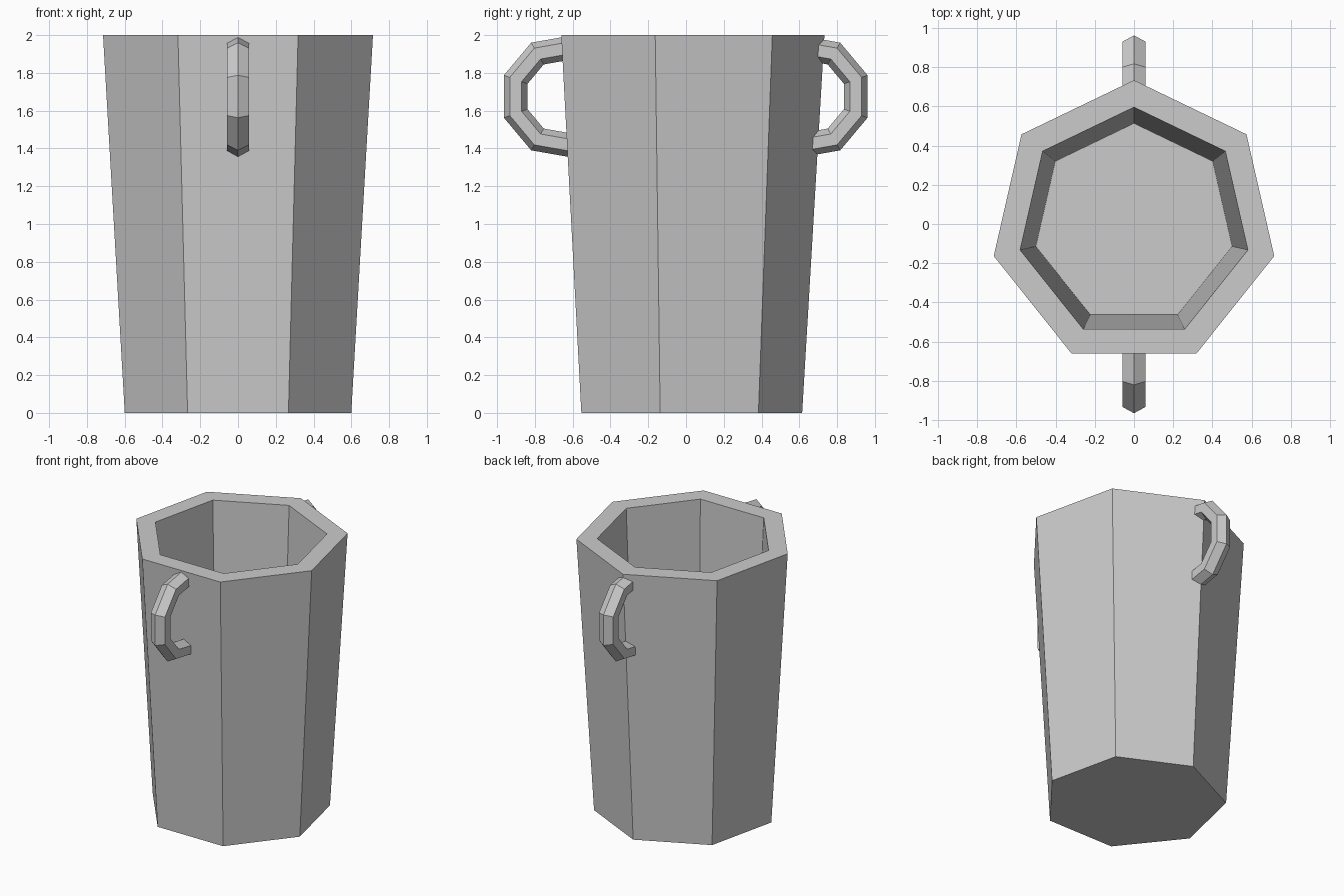
import bpy, bmesh
from math import sin, cos, pi, radians

if "Cube" in bpy.data.objects:
    bpy.data.objects.remove(bpy.data.objects["Cube"])

SIDES = 7


def ring(bm, radius, z):
    # heptagon with one corner pointing to the back (+y)
    return [bm.verts.new((radius * cos(pi / 2 + 2 * pi * i / SIDES),
                          radius * sin(pi / 2 + 2 * pi * i / SIDES), z))
            for i in range(SIDES)]


def bridge(bm, a, b):
    n = len(a)
    for i in range(n):
        j = (i + 1) % n
        bm.faces.new((a[i], a[j], b[j], b[i]))


def finish(bm, name):
    bmesh.ops.recalc_face_normals(bm, faces=bm.faces)
    mesh = bpy.data.meshes.new(name)
    bm.to_mesh(mesh)
    bm.free()
    obj = bpy.data.objects.new(name, mesh)
    bpy.context.collection.objects.link(obj)
    return obj


# Tapered hollow body: outer wall, rim, inner wall, floor
bm = bmesh.new()
rings = [ring(bm, r, z) for r, z in
         [(0.615, 0), (0.733, 2.0), (0.595, 2.0), (0.513, 0.2)]]
for a, b in zip(rings, rings[1:]):
    bridge(bm, a, b)
bm.faces.new(rings[0])
bm.faces.new(rings[-1])
finish(bm, "cup_body")


# Handles: part of a nine-segment ring with a hexagonal section
def handle(name, side, centre_y, centre_z=1.675, major=0.2625, minor=0.0665):
    bm = bmesh.new()
    sections = []
    for deg in (-100, -60, -20, 20, 60, 100):
        a = radians(deg)
        sec = []
        for k in range(6):
            t = k * pi / 3
            r = major + minor * cos(t)
            sec.append(bm.verts.new((minor * sin(t),
                                     side * (centre_y + r * cos(a)),
                                     centre_z + r * sin(a))))
        sections.append(sec)
    for a, b in zip(sections, sections[1:]):
        bridge(bm, a, b)
    bm.faces.new(sections[0])
    bm.faces.new(sections[-1])
    finish(bm, name)


handle("front_handle", -1, 0.655)
handle("back_handle", 1, 0.652)
